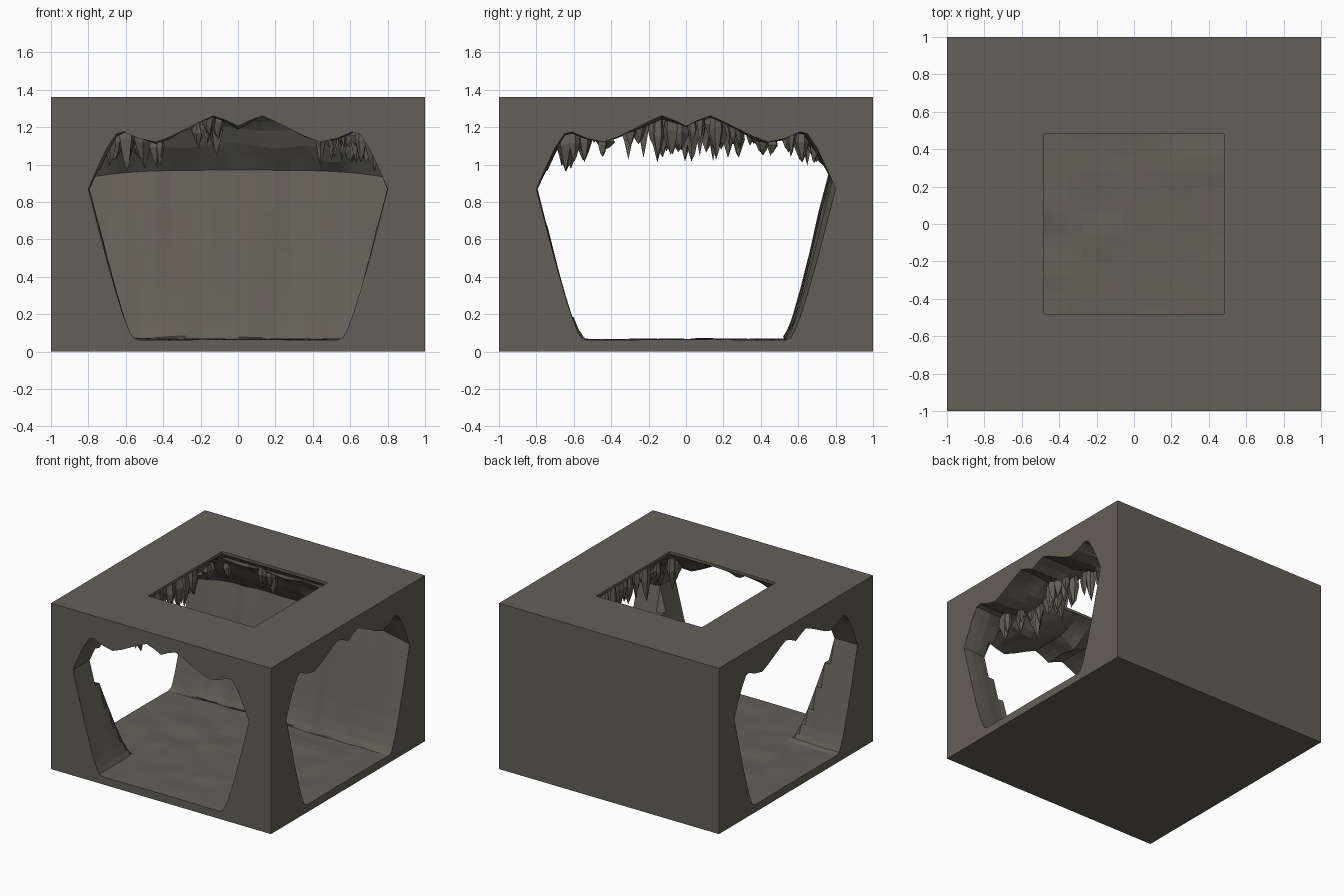
import bpy, bmesh, math, random
from mathutils import Vector, noise

if "Cube" in bpy.data.objects:
    bpy.data.objects.remove(bpy.data.objects["Cube"])

random.seed(4)
TOP, RIM, HOLE = 1.362, 0.8, 0.48

stone = bpy.data.materials.new("grey_brown_stone")
stone.diffuse_color = (0.127, 0.117, 0.095, 1)
stone.use_nodes = True
stone.node_tree.nodes["Principled BSDF"].inputs["Base Color"].default_value = stone.diffuse_color

# Grid spacing, dense where the walls rise
half = [0.06, 0.13, 0.2, 0.28, 0.36, 0.44, HOLE, 0.53, 0.56, 0.58, 0.61,
        0.65, 0.7, 0.75, RIM, 0.86, 0.93, 1.0]
axis = [-v for v in reversed(half)] + [0.0] + half

# Tunnel profile: (distance from tunnel centre line, height)
FLOOR = [(0, .065), (.53, .062), (.56, .075), (.58, .11), (.61, .185), (.65, .31),
         (.7, .485), (.75, .675), (.8, .87), (9, .87)]
ROOF = [(0, 1.205), (.06, 1.235), (.13, 1.26), (.2, 1.23), (.28, 1.19), (.36, 1.15), (.44, 1.12),
        (.53, 1.14), (.61, 1.175), (.65, 1.165), (.7, 1.09), (.75, .985), (.8, .87), (9, .87)]


def lerp_profile(prof, d):
    for (a, za), (b, zb) in zip(prof, prof[1:]):
        if d <= b:
            return za + (zb - za) * (d - a) / (b - a)


def dist(x, y):
    """Distance from the centre line of the T-shaped tunnel."""
    return abs(y) if y > 0 else min(abs(x), abs(y))


def inner(x, y):
    """Zero on the outer faces, near one well inside the block."""
    return min(1, 4 * (1 - max(abs(x), abs(y))))


def rim_lift(x, y):
    return 0.1 * (1 - abs(x) ** 4) * max(0, min(1, (y - .3) / .4))


def floor_z(x, y):
    d = dist(x, y)
    z = lerp_profile(FLOOR, d)
    n = noise.noise(Vector((x * 5, y * 5, 1))) * 0.014 * inner(x, y)
    return z + (n if d < .6 else 0) + rim_lift(x, y) * max(0, (z - .07) / .8)


def roof_z(x, y):
    d = dist(x, y)
    z = lerp_profile(ROOF, d)
    if d < .78:
        z += noise.noise(Vector((x * 5, y * 5, 7))) * 0.035 * inner(x, y)
    z += rim_lift(x, y) * max(0, min(1, (d - .68) / .12))
    # vault rises to the thin lip of the skylight
    e = max(abs(x) - HOLE, abs(y) - HOLE, 0)
    k = max(0, 1 - e / .2)
    return z + (1.34 - z) * k


def shift(x, y):
    """Push the rock walls in and out a little."""
    d = dist(x, y)
    if d < .555:
        return x, y
    n = noise.noise(Vector((x * 6, y * 3, 3)))
    if y > 0:
        return x, y - (0.03 + 0.025 * n) * inner(x, y) * (d < .84)
    n *= 0.03 * inner(x, y)
    return x + n, y + n


def make_object(name, bm):
    bmesh.ops.recalc_face_normals(bm, faces=bm.faces)
    me = bpy.data.meshes.new(name)
    bm.to_mesh(me)
    bm.free()
    me.materials.append(stone)
    ob = bpy.data.objects.new(name, me)
    bpy.context.collection.objects.link(ob)
    return ob


# Cave block: floor, vault, outer sides, top and base from one grid
bm = bmesh.new()
cache = {}


def vert(layer, x, y):
    if layer == "roof" and dist(x, y) >= RIM:
        layer = "floor"                      # floor and vault share the rim
    key = (layer, x, y)
    if key not in cache:
        if layer == "top":
            p = (x, y, TOP)
        elif layer == "base":
            p = (x, y, 0)
        else:
            z = floor_z(x, y) if layer == "floor" else roof_z(x, y)
            p = (*shift(x, y), z)
        cache[key] = bm.verts.new(p)
    return cache[key]


def strip(a, b, low, high):
    bm.faces.new((vert(low, *a), vert(low, *b), vert(high, *b), vert(high, *a)))


pairs = list(zip(axis, axis[1:]))
for x0, x1 in pairs:
    for y0, y1 in pairs:
        quad = [(x0, y0), (x1, y0), (x1, y1), (x0, y1)]
        cx, cy = (x0 + x1) / 2, (y0 + y1) / 2
        hole = max(abs(cx), abs(cy)) < HOLE
        layers = ["base"] + ([] if hole else ["top"])
        if dist(cx, cy) < RIM:
            layers += ["floor"] + ([] if hole else ["roof"])
        for layer in layers:
            bm.faces.new([vert(layer, *c) for c in quad])

# Outer sides, left open where the tunnels come out
for a, b in pairs:
    m = (a + b) / 2
    for p, q, mid in (((-1, a), (-1, b), (-1, m)), ((1, a), (1, b), (1, m)),
                      ((a, -1), (b, -1), (m, -1)), ((a, 1), (b, 1), (m, 1))):
        if mid[1] == 1:
            strip(p, q, "base", "top")
        elif dist(*mid) < RIM:
            strip(p, q, "base", "floor")
            strip(p, q, "roof", "top")
        else:
            strip(p, q, "base", "floor")
            strip(p, q, "floor", "top")
    # Skylight lip
    if abs(m) < HOLE:
        for s in (-HOLE, HOLE):
            strip((s, a), (s, b), "roof", "top")
            strip((a, s), (b, s), "roof", "top")
make_object("cave_block", bm)


# Stalactites: faceted spikes with a shoulder and an off-centre tip
def spike(bm, x, y, tip, r):
    top = min(roof_z(x, y) + .02, 1.345)
    n = random.choice((4, 5, 6))
    turn = random.random() * 6
    rings = []
    for rad, t in ((r * .7, 0), (r, .4), (r * .5, .75)):
        rings.append([bm.verts.new((x + rad * math.cos(turn + i * math.tau / n),
                                    y + rad * math.sin(turn + i * math.tau / n),
                                    top + (tip - top) * (t + (random.uniform(-.1, .1) if t else 0))))
                      for i in range(n)])
    end = bm.verts.new((x + random.uniform(-.01, .01), y, tip))
    bm.faces.new(rings[0])
    for i in range(n):
        j = (i + 1) % n
        for u, v in zip(rings, rings[1:]):
            bm.faces.new((u[i], u[j], v[j], v[i]))
        bm.faces.new((rings[-1][i], rings[-1][j], end))


def cluster(name, count, xs, ys, tips):
    bm = bmesh.new()
    placed = 0
    while placed < count:
        x, y = random.uniform(*xs), random.uniform(*ys)
        r = random.uniform(.028, .05)
        in_hole = max(abs(x), abs(y)) < HOLE + r
        if in_hole or dist(x, y) > .72 or -.41 < y < -.32:
            continue
        tip = random.uniform(*tips) - (.05 if abs(y) > .6 else 0)
        spike(bm, x, y, tip, r)
        placed += 1
    make_object(name, bm)


cluster("left_stalactites", 42, (-.72, -.42), (-.68, .7), (1.01, 1.12))
cluster("right_stalactites", 42, (.42, .74), (-.68, .7), (1.01, 1.12))
cluster("back_stalactites", 6, (-.3, -.1), (.52, .64), (1.08, 1.16))
